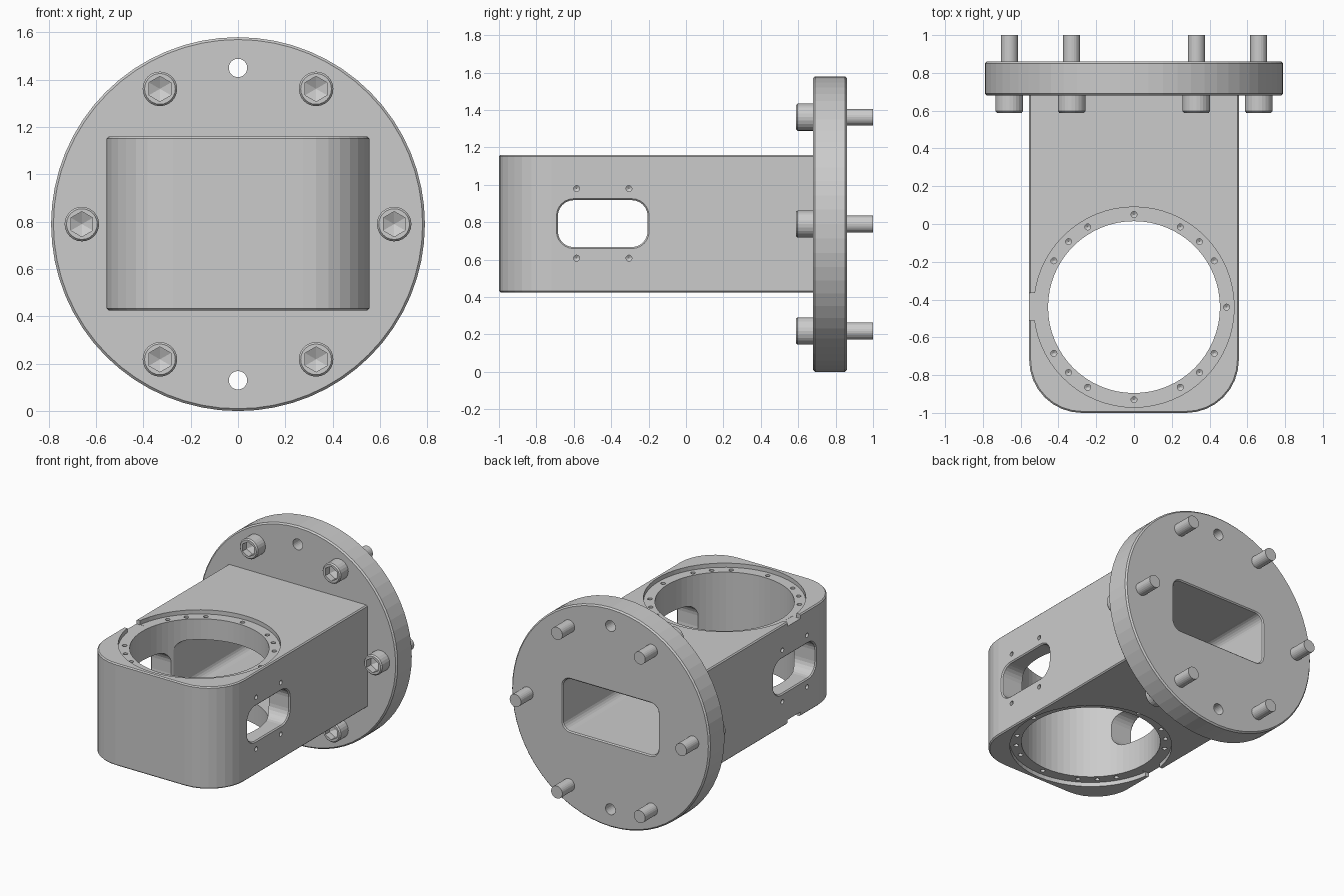
import bpy, bmesh
from math import sin, cos, pi, radians

if "Cube" in bpy.data.objects:
    bpy.data.objects.remove(bpy.data.objects["Cube"])

ZC = 0.79            # flange axis height
BORE_Y = -0.44       # vertical bore centre
Z0, Z1 = 0.425, 1.16  # body bottom and top
C = 0.008            # edge chamfer


def add_loft(bm, rings, axis):
    """Skin (2D outline, height) sections along an axis, capping both ends."""
    place = {'x': lambda u, v, w: (w, u, v),
             'y': lambda u, v, w: (u, w, v),
             'z': lambda u, v, w: (u, v, w)}[axis]
    loops = [[bm.verts.new(place(u, v, w)) for u, v in pts] for pts, w in rings]
    faces = [bm.faces.new(loops[0]), bm.faces.new(loops[-1])]
    n = len(loops[0])
    for a, b in zip(loops, loops[1:]):
        for i in range(n):
            j = (i + 1) % n
            faces.append(bm.faces.new((a[i], a[j], b[j], b[i])))
    bmesh.ops.recalc_face_normals(bm, faces=faces)


def make(name, *lofts):
    bm = bmesh.new()
    for rings, axis in lofts:
        add_loft(bm, rings, axis)
    me = bpy.data.meshes.new(name)
    bm.to_mesh(me)
    bm.free()
    ob = bpy.data.objects.new(name, me)
    bpy.context.collection.objects.link(ob)
    return ob


def circle(u, v, r, n):
    return [(u + r * cos(2 * pi * i / n), v + r * sin(2 * pi * i / n)) for i in range(n)]


def hexagon(u, v, apothem, n=24):
    pts = []
    for i in range(n):
        deg = i * 360 // n
        r = apothem / cos(radians((deg + 30) % 60 - 30))
        pts.append((u + r * cos(radians(deg)), v + r * sin(radians(deg))))
    return pts


def round_rect(u0, u1, v0, v1, r, grow=0.0, n=6):
    pts = []
    corners = [(u1 - r, v1 - r), (u0 + r, v1 - r), (u0 + r, v0 + r), (u1 - r, v0 + r)]
    for k, (u, v) in enumerate(corners):
        for i in range(n + 1):
            a = pi / 2 * (k + i / n)
            pts.append((u + (r + grow) * cos(a), v + (r + grow) * sin(a)))
    return pts


def body_outline(inset):
    h, r, n = 0.555, 0.28, 8
    pts = [(h - inset, 0.75), (-h + inset, 0.75)]
    for k, x in ((2, -h + r), (3, h - r)):
        for i in range(n + 1):
            a = pi / 2 * (k + i / n)
            pts.append((x + (r - inset) * cos(a), -1 + r + (r - inset) * sin(a)))
    return pts


def boolean(target, tool, op='DIFFERENCE'):
    mod = target.modifiers.new(op, 'BOOLEAN')
    mod.operation, mod.object, mod.solver = op, tool, 'EXACT'
    bpy.context.view_layer.objects.active = target
    bpy.ops.object.modifier_apply(modifier=mod.name)
    bpy.data.objects.remove(tool)


def box(x0, x1, y0, y1, z0, z1):
    sq = [(x0, y0), (x1, y0), (x1, y1), (x0, y1)]
    return ([(sq, z0), (sq, z1)], 'z')


# Housing block with rounded front corners, joined to the round flange
housing = make("housing", ([(body_outline(C), Z0), (body_outline(0), Z0 + C),
                            (body_outline(0), Z1 - C), (body_outline(C), Z1)], 'z'))
disc = lambda r: circle(0, ZC, r, 64)
flange = make("flange", ([(disc(0.78), 0.68), (disc(0.79), 0.69),
                          (disc(0.79), 0.85), (disc(0.78), 0.86)], 'y'))
boolean(housing, flange, 'UNION')

# Vertical bore with a shallow seat at each end
D = 0.03
seat, bore = circle(0, BORE_Y, 0.53, 64), circle(0, BORE_Y, 0.455, 64)
boolean(housing, make("bore_cutter", ([(seat, Z0 - 0.1), (seat, Z0 + D), (bore, Z0 + D),
                                       (bore, Z1 - D), (seat, Z1 - D), (seat, Z1 + 0.1)], 'z')))

# Notches from the seats out through the left wall
boolean(housing, make("notch_cutter",
                      box(-0.7, -0.49, -0.51, -0.365, Z1 - D - 0.001, Z1 + 0.1),
                      box(-0.7, -0.49, -0.51, -0.365, Z0 - 0.1, Z0 + D + 0.001)))

# Side windows with chamfered rims
win = lambda g: round_rect(-0.685, -0.205, 0.667, 0.918, 0.085, g)
W = 0.555
boolean(housing, make("window_cutter", ([(win(C), -W - 0.1), (win(C), -W), (win(0), -W + C),
                                         (win(0), W - C), (win(C), W), (win(C), W + 0.1)], 'x')))

# Rear passage from the flange face to the bore
duct = lambda g: round_rect(-0.38, 0.38, 0.605, 0.98, 0.06, g)
boolean(housing, make("passage_cutter", ([(duct(0), -0.4), (duct(0), 0.86 - C),
                                          (duct(C), 0.86), (duct(C), 1.0)], 'y')))


# Small tapped holes with drilled points
def drill(u, v, face, d, axis, r=0.016):
    return ([(circle(u, v, r, 12), face + 0.05 * d), (circle(u, v, r, 12), face - 0.05 * d),
             (circle(u, v, 0.001, 12), face - 0.06 * d)], axis)


holes = []
for deg in (0, 30, 45, 60, 90, 120, 135, 150, 210, 225, 240, 270, 300, 315, 330):
    u, v = 0.49 * cos(radians(deg)), BORE_Y + 0.49 * sin(radians(deg))
    holes += [drill(u, v, Z1 - D, 1, 'z'), drill(u, v, Z0 + D, -1, 'z')]
for y in (-0.585, -0.305):
    for z in (0.608, 0.98):
        holes += [drill(y, z, W, 1, 'x'), drill(y, z, -W, -1, 'x')]
# Plain through holes at the top and bottom of the flange
for s in (-1, 1):
    pin = circle(0, ZC + s * 0.66, 0.039, 24)
    holes.append(([(pin, 0.6), (pin, 0.95)], 'y'))
boolean(housing, make("hole_cutter", *holes))

# Six socket-head bolts
for k in range(6):
    u, v = 0.66 * cos(k * pi / 3), ZC + 0.66 * sin(k * pi / 3)
    ring = lambda r: circle(u, v, r, 24)
    make(f"flange_bolt_{k + 1}", ([(ring(0.045), 1.0), (ring(0.045), 0.68), (ring(0.073), 0.68),
                                   (ring(0.073), 0.597), (ring(0.065), 0.588),
                                   (hexagon(u, v, 0.046), 0.588), (hexagon(u, v, 0.046), 0.635),
                                   (ring(0.001), 0.66)], 'y'))
